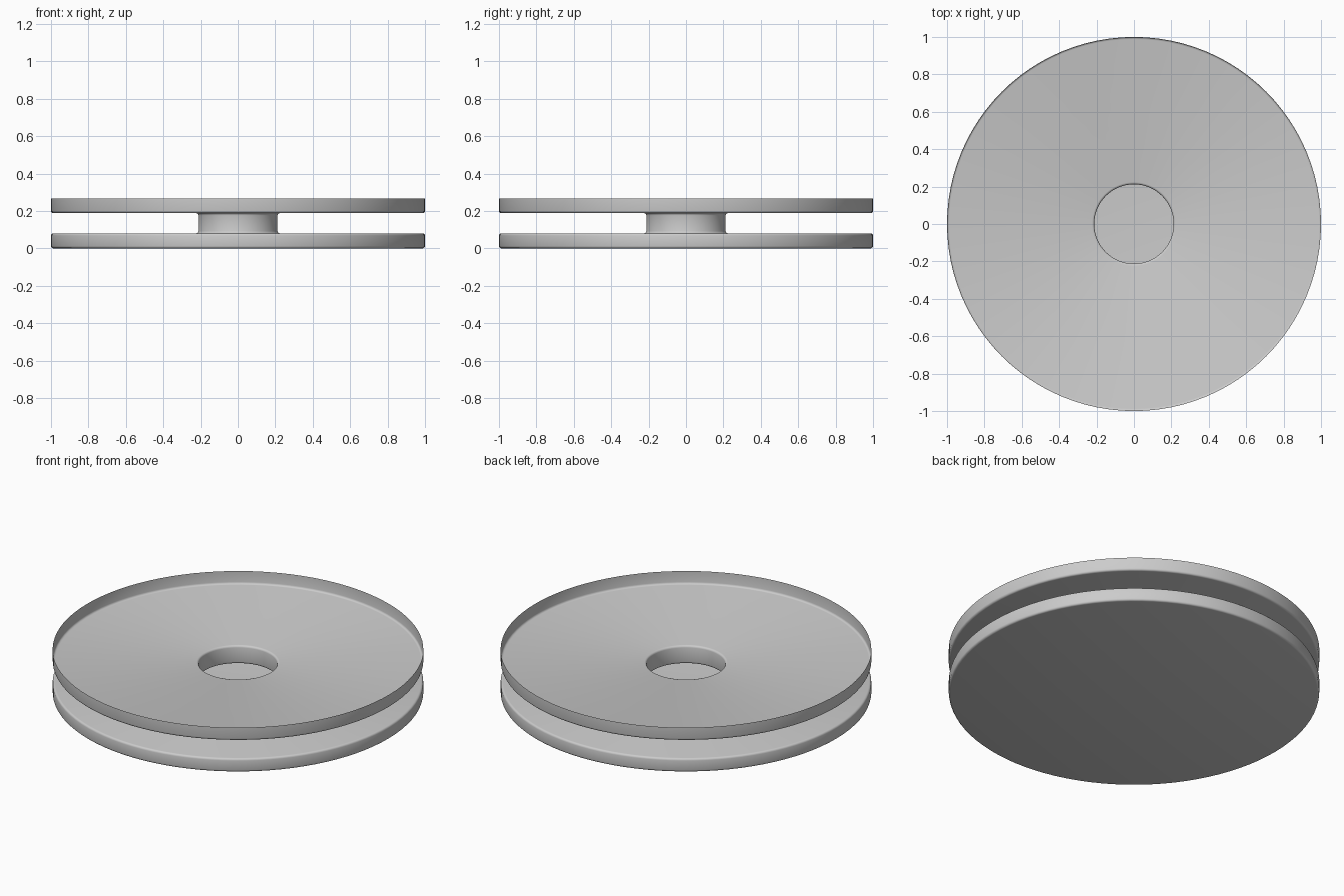
import bpy, bmesh, math
from mathutils import Vector

if "Cube" in bpy.data.objects:
    bpy.data.objects.remove(bpy.data.objects["Cube"])

SEGMENTS = 96
ROUND = 0.012

# Half profile (radius, height) of one continuous thin shell:
# closed base, lower drum, hollow hub, upper open tray
corners = [(0, 0), (1, 0), (1, 0.08), (0.212, 0.08),
           (0.212, 0.188), (1, 0.188), (1, 0.265)]


def rounded(points, r, steps=3):
    """Round every inner corner of a right-angled profile."""
    out = [Vector(points[0])]
    for a, b, c in zip(points, points[1:], points[2:]):
        a, b, c = Vector(a), Vector(b), Vector(c)
        p = b + (a - b).normalized() * r
        q = b + (c - b).normalized() * r
        centre = p + q - b
        for i in range(steps + 1):
            t = math.pi / 2 * i / steps
            out.append(centre + (p - centre) * math.cos(t) + (q - centre) * math.sin(t))
    out.append(Vector(points[-1]))
    return out


# Spin the profile around the z axis
bm = bmesh.new()
verts = [bm.verts.new((p.x, 0, p.y)) for p in rounded(corners, ROUND)]
edges = [bm.edges.new(pair) for pair in zip(verts, verts[1:])]
bmesh.ops.spin(bm, geom=verts + edges, cent=(0, 0, 0), axis=(0, 0, 1),
               angle=2 * math.pi, steps=SEGMENTS, use_merge=True)
bmesh.ops.remove_doubles(bm, verts=bm.verts, dist=0.0001)
bmesh.ops.recalc_face_normals(bm, faces=bm.faces)

# Make the base face downward
base = min(bm.faces, key=lambda f: f.calc_center_median().z)
if base.normal.z > 0:
    bmesh.ops.reverse_faces(bm, faces=bm.faces)

mesh = bpy.data.meshes.new("spool_shell")
bm.to_mesh(mesh)
bm.free()
spool = bpy.data.objects.new("spool_shell", mesh)
bpy.context.collection.objects.link(spool)

# Smooth shading with the rounded edges kept soft
bpy.context.view_layer.objects.active = spool
spool.select_set(True)
bpy.ops.object.shade_smooth_by_angle(angle=math.radians(40))
